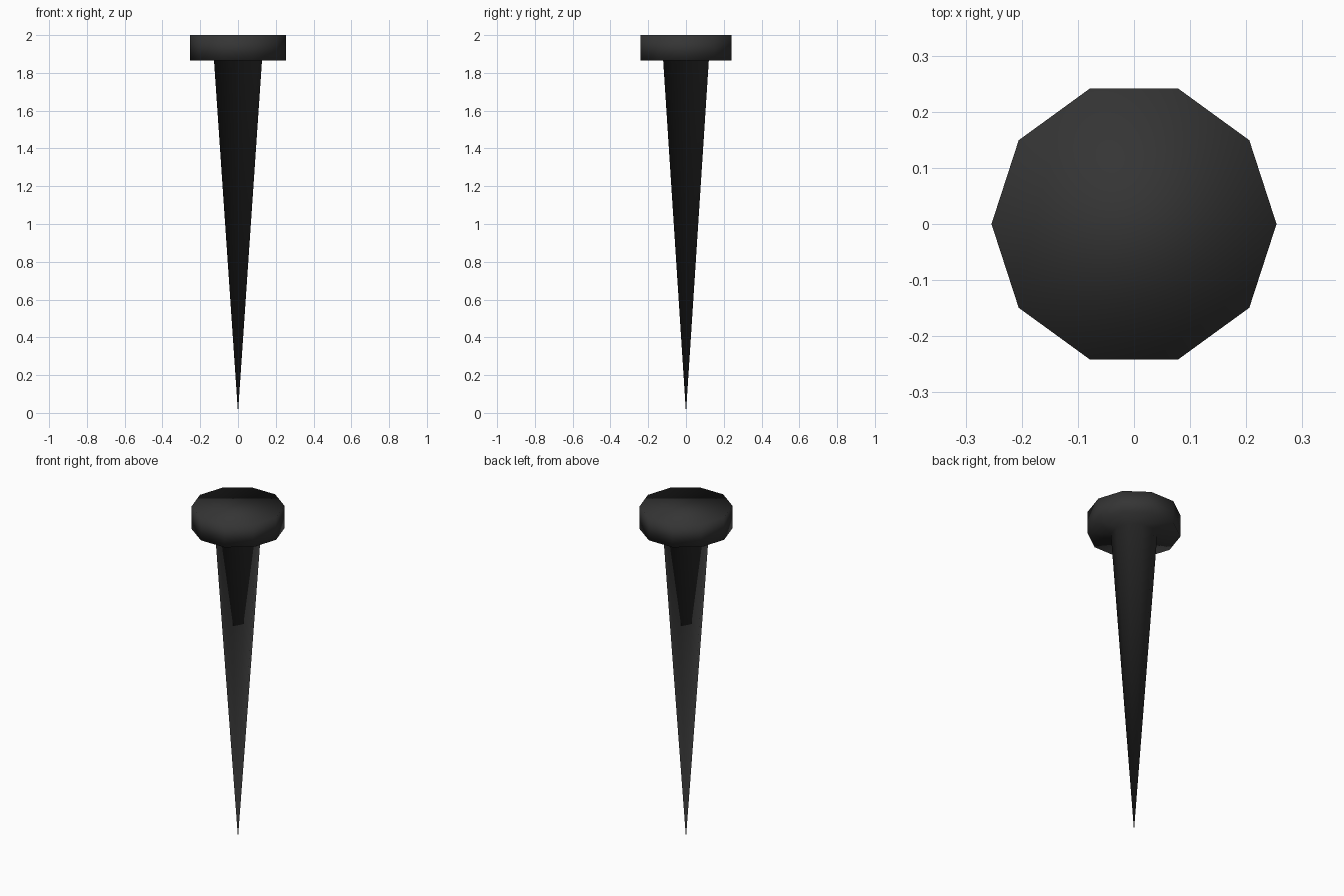
import bpy, bmesh, math

if "Cube" in bpy.data.objects:
    bpy.data.objects.remove(bpy.data.objects["Cube"])

SIDES = 10
# profile from the neck up: (radius, z)
PROFILE = [(0.127, 1.865), (0.254, 1.865), (0.254, 2.0)]

bm = bmesh.new()


def ring(r, z):
    return [bm.verts.new((r * math.cos(2 * math.pi * i / SIDES),
                          r * math.sin(2 * math.pi * i / SIDES), z))
            for i in range(SIDES)]


tip = bm.verts.new((0, 0, 0))
rings = [ring(r, z) for r, z in PROFILE]

for i in range(SIDES):
    j = (i + 1) % SIDES
    # tapered shank
    bm.faces.new((tip, rings[0][j], rings[0][i]))
    # underside and rim of the head
    for a, b in zip(rings, rings[1:]):
        bm.faces.new((a[i], a[j], b[j], b[i]))
# flat top of the head
bm.faces.new(rings[-1])

bmesh.ops.recalc_face_normals(bm, faces=bm.faces[:])
for f in bm.faces:
    f.smooth = True

mesh = bpy.data.meshes.new("nail")
bm.to_mesh(mesh)
bm.free()
nail = bpy.data.objects.new("nail", mesh)
bpy.context.collection.objects.link(nail)

# dark iron
iron = bpy.data.materials.new("dark_iron")
iron.diffuse_color = (0.035, 0.035, 0.035, 1)
iron.use_nodes = True
iron.node_tree.nodes["Principled BSDF"].inputs["Base Color"].default_value = iron.diffuse_color
mesh.materials.append(iron)
